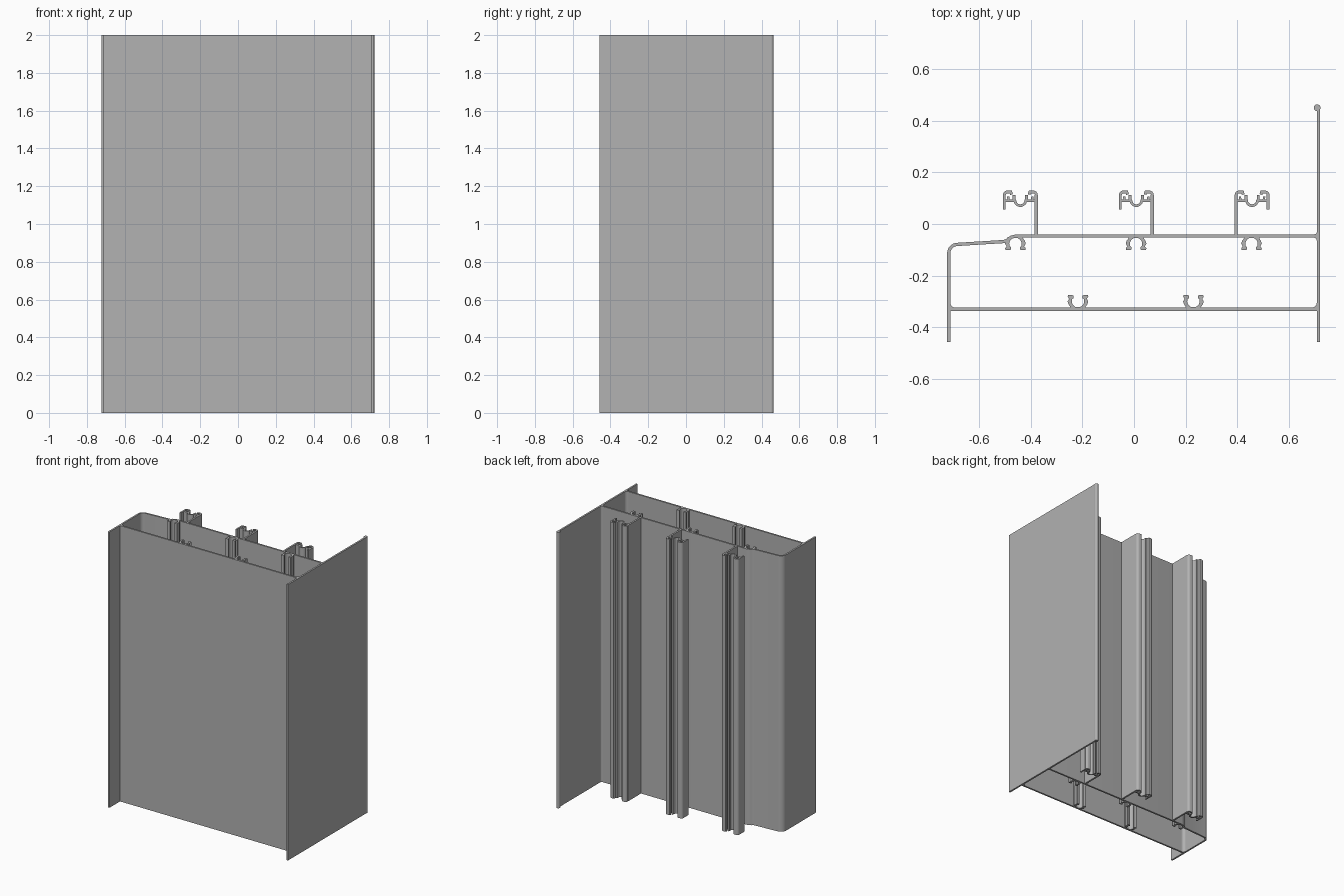
import bpy, bmesh, math
from mathutils import Vector

cube = bpy.data.objects.get("Cube")
if cube:
    bpy.data.objects.remove(cube, do_unlink=True)

HEIGHT = 2.0
WALL = 0.0125
THIN = 0.011

metal = bpy.data.materials.new("plain grey metal")
metal.use_nodes = True
GREY = (0.445, 0.445, 0.445, 1)
metal.diffuse_color = GREY
metal.node_tree.nodes["Principled BSDF"].inputs["Base Color"].default_value = GREY


def arc(cx, cy, r, start, end, steps=8):
    angles = [math.radians(start + (end - start) * i / steps) for i in range(steps + 1)]
    return [(cx + r * math.cos(a), cy + r * math.sin(a)) for a in angles]


def strip(path, width):
    """Cross-section of a wall following a path, as quads with mitred joints."""
    pts = [Vector(p) for p in path]
    dirs = [(b - a).normalized() for a, b in zip(pts, pts[1:])]
    sides = []
    for i, p in enumerate(pts):
        d0, d1 = dirs[max(i - 1, 0)], dirs[min(i, len(dirs) - 1)]
        n0, n1 = Vector((-d0.y, d0.x)), Vector((-d1.y, d1.x))
        m = (n0 + n1).normalized()
        m *= width / 2 / max(m.dot(n0), 0.4)
        sides.append((p + m, p - m))
    left, right = zip(*sides)
    return list(left) + list(right[::-1])


def extrude(name, outlines):
    """Raise one or more closed cross-sections to the full height."""
    bm = bmesh.new()
    for outline in outlines:
        face = bm.faces.new([bm.verts.new((p[0], p[1], 0)) for p in outline])
        top = bmesh.ops.extrude_face_region(bm, geom=[face], use_keep_orig=True)["geom"]
        bmesh.ops.translate(bm, vec=(0, 0, HEIGHT),
                            verts=[g for g in top if isinstance(g, bmesh.types.BMVert)])
    bmesh.ops.recalc_face_normals(bm, faces=bm.faces[:])
    mesh = bpy.data.meshes.new(name)
    bm.to_mesh(mesh)
    bm.free()
    mesh.materials.append(metal)
    obj = bpy.data.objects.new(name, mesh)
    bpy.context.collection.objects.link(obj)
    bpy.ops.object.select_all(action='DESELECT')
    obj.select_set(True)
    bpy.context.view_layer.objects.active = obj
    bpy.ops.object.shade_smooth_by_angle(angle=math.radians(35))
    return obj


def place(outline, x, y, sx=1, sy=1):
    return [(x + sx * p[0], y + sy * p[1]) for p in outline]


# Outer walls: right side with rounded shoulder, step and back wall in one run
LEFT, RIGHT, FRONT, BACK = -0.717, 0.714, -0.33, -0.046
shoulder = arc(LEFT + 0.034, -0.113, 0.034, 180, 93)
step = [(-0.505, -0.068), (-0.49, -0.063), (-0.475, -0.051), (-0.455, BACK)]
extrude("side_and_back_wall",
        [strip([(LEFT, -0.457)] + shoulder + step + [(RIGHT, BACK)], WALL)])
extrude("front_wall", [strip([(LEFT, FRONT), (RIGHT, FRONT)], WALL)])
extrude("long_fin", [strip([(RIGHT, -0.457), (RIGHT, 0.452)], WALL)])
extrude("fin_bead", [arc(0.709, 0.45, 0.013, 0, 345, 23)])

# Concave fillets in the inner corners
def fillet(x, y, sx, sy, r):
    return place([(0, 0)] + arc(r, r, r, 270, 180, 6), x, y, sx, sy)

h = WALL / 2
extrude("corner_fillets", [
    fillet(LEFT + h, FRONT + h, 1, 1, 0.02),
    fillet(RIGHT - h, FRONT + h, -1, 1, 0.02),
    fillet(RIGHT - h, BACK - h, -1, -1, 0.014),
    fillet(RIGHT - h, BACK + h, -1, 1, 0.01)])

# Screw ports: pairs of hooked arms around a round bore
arm = [(0.0, -0.002), (0.0, 0.002)] + arc(0, 0.025, 0.024, 285, 380, 8) + [
    (0.017, 0.037), (0.017, 0.046), (0.021, 0.048), (0.038, 0.048), (0.04, 0.042),
    (0.034, 0.034), (0.04, 0.024), (0.036, 0.012), (0.03, 0.004), (0.03, -0.002)]
for name, x, y, sy in (("back_port_a", -0.459, BACK - h, -1),
                       ("back_port_b", 0.008, BACK - h, -1),
                       ("back_port_c", 0.455, BACK - h, -1),
                       ("front_port_a", -0.217, FRONT + h, 1),
                       ("front_port_b", 0.23, FRONT + h, 1)):
    extrude(name, [place(arm, x, y, sx, sy) for sx in (-1, 1)])

# Track rails: one tall stem, one short leg, hooked lips and a cupped bridge
def rail(name, x, sx):
    lip = arc(0.05, 0.112, 0.012, 0, 90, 4) + [(0.037, 0.124), (0.034, 0.114)]
    stem = strip([(0.062, BACK), (0.062, 0.112)], WALL)
    leg = strip([(-0.062, 0.057), (-0.062, 0.112)], THIN)
    bridge = strip([(-0.062, 0.09), (-0.03, 0.09)]
                   + arc(0, 0.092, 0.021, 185, 355, 10)
                   + [(0.03, 0.09), (0.062, 0.09)], 0.01)
    parts = [stem, leg, bridge]
    for side in (-1, 1):
        parts.append(place(strip(lip, THIN), 0, 0, side))
        parts.append(strip([(side * 0.024, 0.088), (side * 0.024, 0.112)], THIN))
        parts.append(strip([(side * 0.045, 0.088), (side * 0.047, 0.106)], 0.009))
    extrude(name, [place(p, x, 0, sx) for p in parts])


rail("rail_a", -0.44, 1)
rail("rail_b", 0.009, 1)
rail("rail_c", 0.457, -1)
